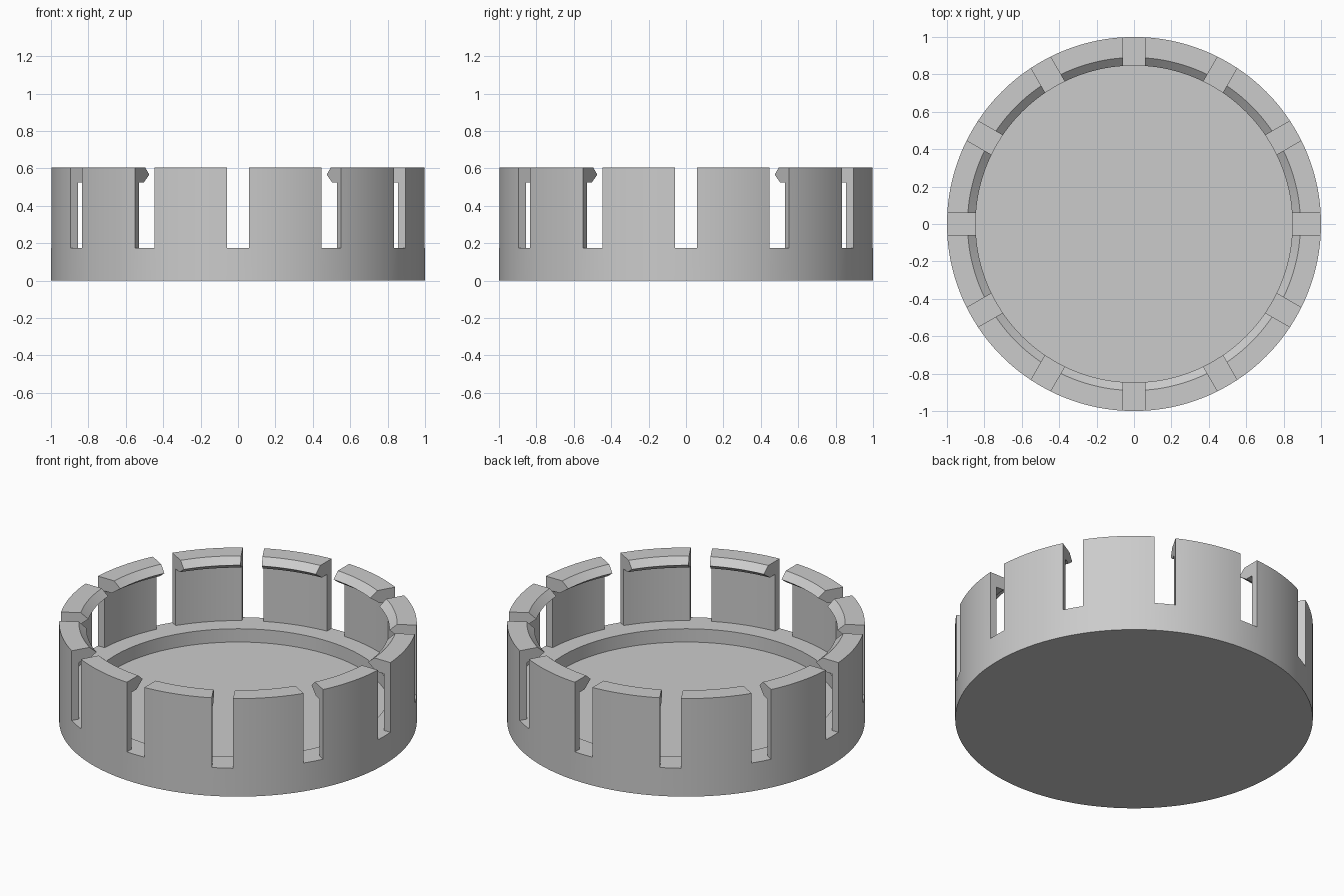
import bpy, bmesh
from math import asin, cos, sin, radians

cube = bpy.data.objects.get("Cube")
if cube:
    bpy.data.objects.remove(cube)

TABS, STEPS = 12, 10          # clip tabs around the rim, facets along each tab
PER = STEPS + 2               # ring points per tab, including the mid-slot point
TOTAL = TABS * PER
HALF_SLOT = 0.06
PITCH = radians(360 / TABS)
bm = bmesh.new()


def ring(r, z, tabs_only=False):
    """Circle of points spaced so the slots keep parallel sides."""
    edge = asin(HALF_SLOT / r)
    points = []
    for i in range(TOTAL):
        sector, k = divmod(i, PER)
        if k > STEPS:
            if tabs_only:
                points.append(None)
                continue
            local = PITCH
        else:
            local = edge + (PITCH - 2 * edge) * k / STEPS
        a = sector * PITCH + local
        points.append(bm.verts.new((r * cos(a), r * sin(a), z)))
    return points


def bridge(a, b, keep=lambda k: True):
    for i in range(TOTAL):
        j = (i + 1) % TOTAL
        if keep(i % PER):
            bm.faces.new((a[i], a[j], b[j], b[i]))


def on_tab(k):
    return k < STEPS


def in_slot(k):
    return k >= STEPS


# Shallow base dish with a ledge
foot = ring(1.0, 0)
rim_out = ring(1.0, 0.175)
rim_in = ring(0.955, 0.175)
ledge = ring(0.847, 0.175)
floor = ring(0.847, 0.093)
bm.faces.new(foot)
bm.faces.new(floor)
bridge(foot, rim_out)
bridge(rim_out, rim_in, in_slot)
bridge(rim_in, ledge)
bridge(ledge, floor)

# Upright tabs with an inward hook at the top
hook = [(1.0, 0.605), (0.89, 0.605), (0.847, 0.567), (0.905, 0.525), (0.955, 0.525)]
profile = [rim_out] + [ring(r, z, True) for r, z in hook] + [rim_in]
for a, b in zip(profile, profile[1:]):
    bridge(a, b, on_tab)
for s in range(TABS):
    for k in (0, STEPS):
        bm.faces.new([p[s * PER + k] for p in profile])

bmesh.ops.recalc_face_normals(bm, faces=bm.faces)
mesh = bpy.data.meshes.new("slotted_cap")
bm.to_mesh(mesh)
bm.free()

# Single grey plastic
grey = bpy.data.materials.new("grey_plastic")
grey.use_nodes = True
colour = (0.6, 0.6, 0.6, 1)
grey.diffuse_color = colour
grey.node_tree.nodes["Principled BSDF"].inputs["Base Color"].default_value = colour
mesh.materials.append(grey)

cap = bpy.data.objects.new("slotted_cap", mesh)
bpy.context.collection.objects.link(cap)
bpy.ops.object.select_all(action="DESELECT")
cap.select_set(True)
bpy.context.view_layer.objects.active = cap
bpy.ops.object.shade_smooth_by_angle(angle=radians(25))
